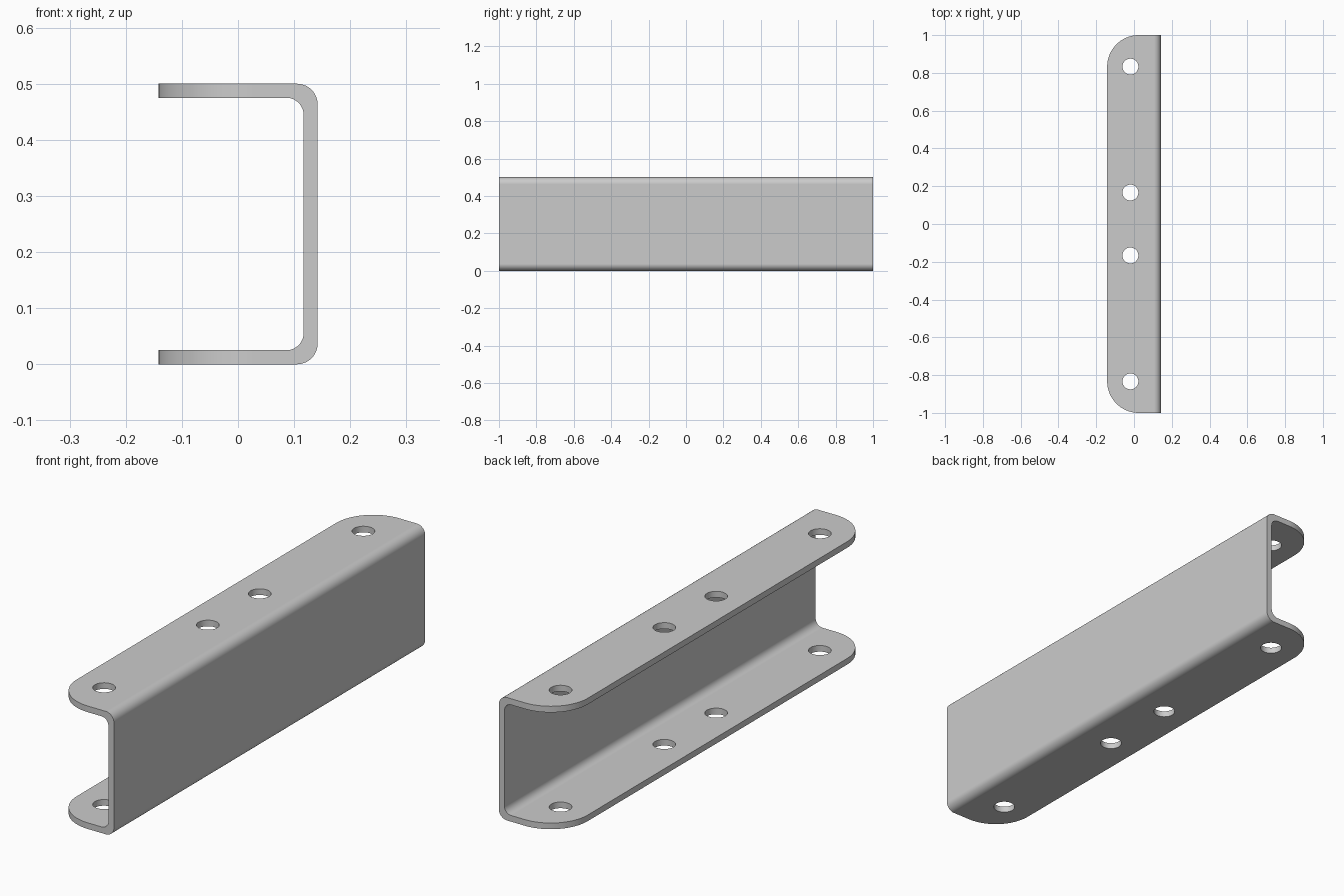
import bpy, bmesh
from math import cos, sin, pi, radians

if "Cube" in bpy.data.objects:
    bpy.data.objects.remove(bpy.data.objects["Cube"])

HALF_W, HEIGHT, THICK = 0.142, 0.5, 0.025
R_OUT, R_IN, R_END = 0.037, 0.031, 0.167
HOLE_X, HOLE_R = -0.019, 0.042


def arc(cx, cy, r, a0, a1, n):
    """Points of a circular arc, angles in degrees."""
    angles = [radians(a0 + (a1 - a0) * i / n) for i in range(n + 1)]
    return [(cx + r * cos(a), cy + r * sin(a)) for a in angles]


def prism(name, points, to_3d, direction):
    """Extrude a closed 2D outline along a direction."""
    bm = bmesh.new()
    face = bm.faces.new([bm.verts.new(to_3d(u, v)) for u, v in points])
    top = bmesh.ops.extrude_face_region(bm, geom=[face])["geom"]
    bmesh.ops.translate(bm, vec=direction,
                        verts=[g for g in top if isinstance(g, bmesh.types.BMVert)])
    bmesh.ops.recalc_face_normals(bm, faces=bm.faces)
    mesh = bpy.data.meshes.new(name)
    bm.to_mesh(mesh)
    bm.free()
    obj = bpy.data.objects.new(name, mesh)
    bpy.context.collection.objects.link(obj)
    return obj


def cut(target, cutter, operation):
    """Apply a boolean and discard the cutter."""
    mod = target.modifiers.new("cut", "BOOLEAN")
    mod.operation, mod.solver, mod.object = operation, "EXACT", cutter
    bpy.ops.object.modifier_apply(modifier=mod.name)
    bpy.data.objects.remove(cutter)


# C-shaped channel section, swept past both ends
left, web = -0.25, HALF_W - THICK
section = ([(left, 0)]
           + arc(HALF_W - R_OUT, R_OUT, R_OUT, -90, 0, 12)
           + arc(HALF_W - R_OUT, HEIGHT - R_OUT, R_OUT, 0, 90, 12)
           + [(left, HEIGHT), (left, HEIGHT - THICK)]
           + arc(web - R_IN, HEIGHT - THICK - R_IN, R_IN, 90, 0, 12)
           + arc(web - R_IN, THICK + R_IN, R_IN, 0, -90, 12)
           + [(left, THICK)])
channel = prism("channel_bracket", section, lambda u, v: (u, -1.1, v), (0, 2.2, 0))
bpy.context.view_layer.objects.active = channel
channel.select_set(True)

# Trim to the plan outline with rounded flange ends
cx, cy = -HALF_W + R_END, 1 - R_END
plan = ([(0.3, -1), (0.3, 1)]
        + arc(cx, cy, R_END, 90, 180, 24)
        + arc(cx, -cy, R_END, 180, 270, 24))
cut(channel, prism("plan_trim", plan, lambda u, v: (u, v, -0.1), (0, 0, 0.7)), "INTERSECT")

# Bolt holes through both flanges
for y in (-5 / 6, -1 / 6, 1 / 6, 5 / 6):
    circle = arc(HOLE_X, y, HOLE_R, 0, 360, 48)[:-1]
    cut(channel, prism("hole_cutter", circle, lambda u, v: (u, v, -0.1), (0, 0, 0.7)),
        "DIFFERENCE")

# Smooth bends with crisp sheet edges
bpy.ops.object.shade_smooth_by_angle(angle=radians(30))
normals = channel.modifiers.new("normals", "WEIGHTED_NORMAL")
normals.keep_sharp = True
